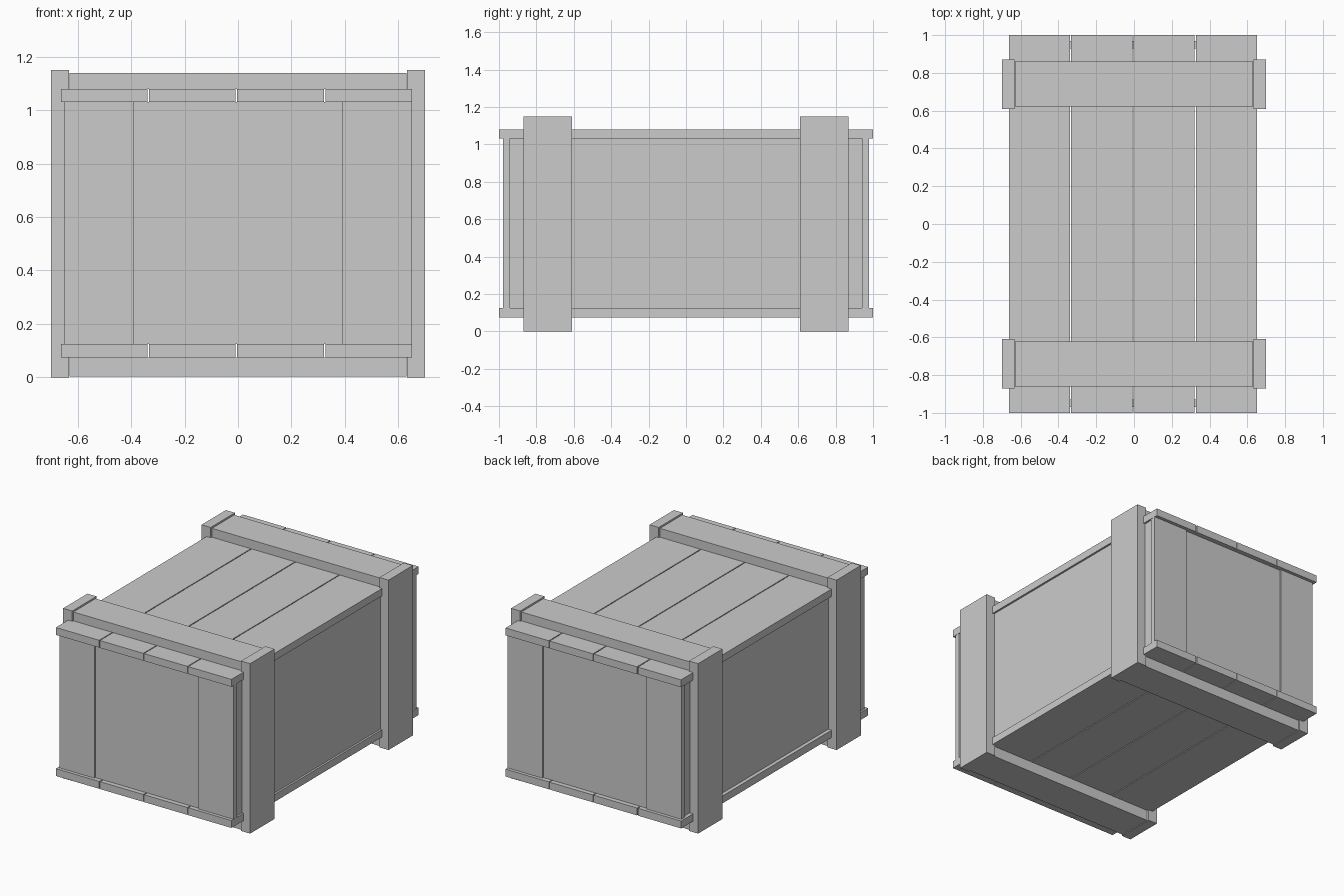
import bpy

cube = bpy.data.objects.get("Cube")
if cube:
    bpy.data.objects.remove(cube, do_unlink=True)

# Single plain grey for all the boards
grey = bpy.data.materials.new("plain grey")
grey.use_nodes = True
colour = (0.6, 0.6, 0.6, 1)
grey.diffuse_color = colour
grey.node_tree.nodes["Principled BSDF"].inputs["Base Color"].default_value = colour


def board(name, x, y, z):
    """Box spanning the given (low, high) range on each axis."""
    spans = (x, y, z)
    bpy.ops.mesh.primitive_cube_add(size=1, location=[(a + b) / 2 for a, b in spans])
    ob = bpy.context.object
    ob.name = name
    ob.scale = [b - a for a, b in spans]
    bpy.ops.object.transform_apply(location=False, rotation=False, scale=True)
    ob.data.materials.append(grey)
    return ob


def span(side, a, b):
    """Range a..b mirrored to the given side of the centre."""
    return tuple(sorted((side * a, side * b)))


FLOOR = (0.075, 0.125)
LID = (1.03, 1.08)
WALL = (FLOOR[1], LID[0])
LEFT_EDGE, PITCH, GAP = -0.663, 0.33, 0.006

# Lid and floor, four planks each
for layer, z in (("lid", LID), ("floor", FLOOR)):
    for i in range(4):
        x = LEFT_EDGE + i * PITCH
        board(f"{layer}_plank_{i + 1}", (x, x + PITCH - GAP), (-1, 1), z)

# Long side walls
for side, name in ((1, "left"), (-1, "right")):
    board(f"{name}_wall", span(side, 0.6, 0.638), (-0.94, 0.94), WALL)

for end, place in ((-1, "front"), (1, "back")):
    # End wall: recessed centre panel between two corner planks
    board(f"{place}_panel", (-0.39, 0.39), span(end, 0.93, 0.968), WALL)
    # Battens across the lid and under the floor
    batten = span(end, 0.622, 0.86)
    board(f"{place}_lid_batten", (-0.63, 0.63), batten, (LID[1], 1.14))
    board(f"{place}_floor_batten", (-0.63, 0.63), batten, (0.003, FLOOR[0]))
    for side, name in ((1, "left"), (-1, "right")):
        board(f"{place}_{name}_corner_plank", span(side, 0.39, 0.65),
              span(end, 0.94, 0.978), WALL)
        board(f"{place}_{name}_post", span(side, 0.632, 0.7),
              span(end, 0.61, 0.87), (0, 1.15))
